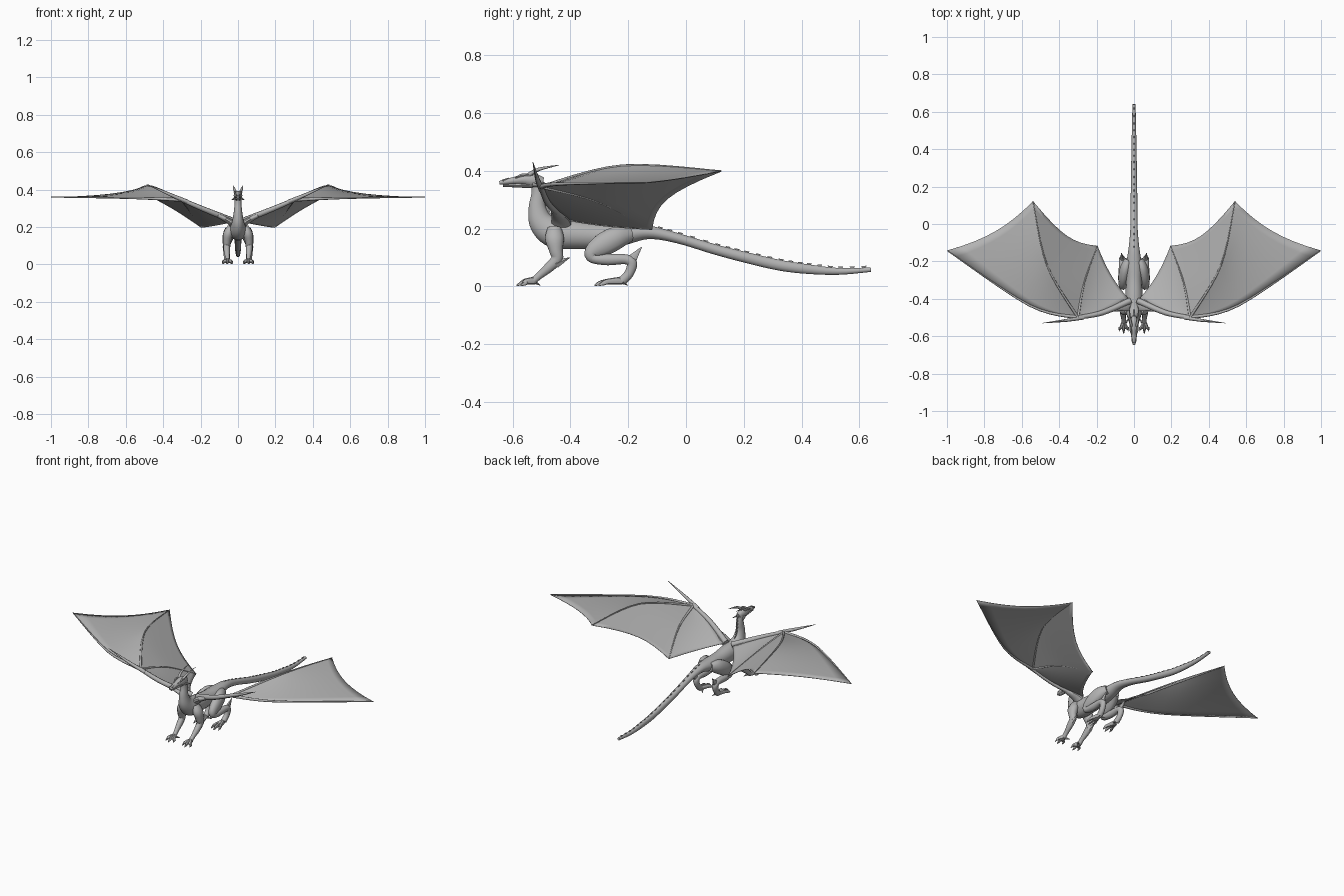
import bpy, bmesh, math
from mathutils import Vector

cube = bpy.data.objects.get("Cube")
if cube:
    bpy.data.objects.remove(cube)

hide = bpy.data.materials.new("grey_hide")
hide.use_nodes = True
hide.diffuse_color = (0.45, 0.45, 0.45, 1)
hide.node_tree.nodes["Principled BSDF"].inputs["Base Color"].default_value = (0.45, 0.45, 0.45, 1)


def finish(name, bm, mirror=False, thickness=0, angle=50):
    """Turn a bmesh into a shaded object, optionally mirrored across x."""
    bmesh.ops.recalc_face_normals(bm, faces=bm.faces)
    mesh = bpy.data.meshes.new(name)
    bm.to_mesh(mesh)
    bm.free()
    mesh.materials.append(hide)
    ob = bpy.data.objects.new(name, mesh)
    bpy.context.collection.objects.link(ob)
    if thickness:
        ob.modifiers.new("Thickness", 'SOLIDIFY').thickness = thickness
    if mirror:
        ob.modifiers.new("Mirror", 'MIRROR').use_mirror_merge = False
    bpy.ops.object.select_all(action='DESELECT')
    ob.select_set(True)
    bpy.context.view_layer.objects.active = ob
    bpy.ops.object.shade_smooth_by_angle(angle=math.radians(angle))
    return ob


def smooth_path(points, steps):
    """Catmull-Rom through points of any dimension."""
    pts = [points[0]] + list(points) + [points[-1]]
    out = []
    for a, b, c, d in zip(pts, pts[1:], pts[2:], pts[3:]):
        for s in range(steps):
            t = s / steps
            out.append([0.5 * (2 * q + (r - p) * t + (2 * p - 5 * q + 4 * r - e) * t ** 2
                               + (3 * q - p - 3 * r + e) * t ** 3)
                        for p, q, r, e in zip(a, b, c, d)])
    out.append(list(points[-1]))
    return out


def add_tube(bm, points, sides=10, steps=4, across=(1, 0, 0)):
    """Closed tube; each point is x, y, z, half width, half height."""
    path = smooth_path(points, steps)
    rings = []
    for i, p in enumerate(path):
        before, after = path[max(i - 1, 0)], path[min(i + 1, len(path) - 1)]
        tangent = (Vector(after[:3]) - Vector(before[:3])).normalized()
        side = Vector(across)
        side = (side - tangent * side.dot(tangent)).normalized()
        up = tangent.cross(side)
        rings.append([bm.verts.new(Vector(p[:3]) + side * p[3] * math.cos(a) + up * p[4] * math.sin(a))
                      for a in (2 * math.pi * k / sides for k in range(sides))])
    for r, s in zip(rings, rings[1:]):
        for k in range(sides):
            n = (k + 1) % sides
            bm.faces.new((r[k], r[n], s[n], s[k]))
    bm.faces.new(rings[0])
    bm.faces.new(rings[-1])


def spike(bm, base, tip, radius, across=(1, 0, 0), flat=1.0):
    add_tube(bm, [(*base, radius * flat, radius), (*tip, 0.001, 0.001)], 6, 2, across)


# Neck, trunk and tail: y, z, half width, half height
SPINE = [(-0.515, 0.368, 0.019, 0.02), (-0.512, 0.32, 0.019, 0.024), (-0.515, 0.27, 0.024, 0.031),
         (-0.5, 0.22, 0.034, 0.044), (-0.455, 0.185, 0.046, 0.053), (-0.38, 0.178, 0.046, 0.05),
         (-0.3, 0.174, 0.042, 0.044), (-0.22, 0.178, 0.042, 0.037), (-0.13, 0.187, 0.029, 0.024),
         (-0.03, 0.167, 0.02, 0.018), (0.1, 0.128, 0.018, 0.018), (0.2, 0.102, 0.017, 0.019),
         (0.32, 0.074, 0.015, 0.019), (0.42, 0.06, 0.013, 0.017), (0.53, 0.052, 0.011, 0.012),
         (0.64, 0.058, 0.008, 0.008)]
bm = bmesh.new()
add_tube(bm, [(0, *p) for p in SPINE], 14, 5)
finish("body_neck_and_tail", bm)

# Low plates down the back of the neck and the tail
bm = bmesh.new()
spine_path = smooth_path(SPINE, 3)
for i in list(range(1, 9)) + list(range(24, len(spine_path) - 1)):
    y, z, w, h = spine_path[i]
    t = Vector((0, spine_path[i + 1][0] - spine_path[i - 1][0], spine_path[i + 1][1] - spine_path[i - 1][1])).normalized()
    up = Vector((0, -t.z, t.y))
    base = Vector((0, y, z)) + up * h * 0.8
    lift = 0.02 if i < 9 else 0.007
    spike(bm, base, base + up * lift + t * 0.014, 0.009, flat=0.4)
finish("spine_plates", bm)

# Head with snout and lower jaw
bm = bmesh.new()
add_tube(bm, [(0, -0.495, 0.36, 0.012, 0.018), (0, -0.525, 0.366, 0.022, 0.026), (0, -0.555, 0.37, 0.023, 0.021),
              (0, -0.59, 0.367, 0.016, 0.014), (0, -0.625, 0.362, 0.013, 0.01), (0, -0.646, 0.359, 0.006, 0.006)], 10, 3)
add_tube(bm, [(0, -0.53, 0.352, 0.017, 0.012), (0, -0.58, 0.35, 0.013, 0.008), (0, -0.634, 0.349, 0.006, 0.004)], 8, 3)
finish("head", bm)

# Horns, brows, nostril bumps and cheek spines
bm = bmesh.new()
add_tube(bm, [(0.013, -0.545, 0.385, 0.008, 0.008), (0.021, -0.51, 0.405, 0.006, 0.006),
              (0.026, -0.44, 0.42, 0.001, 0.001)], 8, 4)
add_tube(bm, [(0.012, -0.59, 0.376, 0.003, 0.003), (0.018, -0.565, 0.386, 0.006, 0.006),
              (0.016, -0.53, 0.386, 0.003, 0.003)], 6, 3)
spike(bm, (0.007, -0.635, 0.366), (0.007, -0.612, 0.376), 0.005)
spike(bm, (0.018, -0.53, 0.352), (0.034, -0.49, 0.345), 0.008)
finish("horns_and_brows", bm, True)


def add_foot(bm, x, heel, reach):
    """Three clawed toes spread forward from the heel, plus a back claw."""
    for dx in (-0.022, 0, 0.022):
        tip = heel - reach + abs(dx) * 0.6
        add_tube(bm, [(x, heel, 0.02, 0.012, 0.014), (x + dx * 0.7, heel - reach * 0.5, 0.017, 0.009, 0.01),
                      (x + dx, tip + 0.018, 0.011, 0.007, 0.008), (x + dx * 1.1, tip, 0.003, 0.001, 0.002)], 7, 3)
    spike(bm, (x - 0.012, heel, 0.015), (x - 0.026, heel + 0.02, 0.004), 0.007)


# Front legs with elbow spurs
bm = bmesh.new()
add_tube(bm, [(0.035, -0.455, 0.2, 0.02, 0.025), (0.052, -0.455, 0.165, 0.026, 0.034),
              (0.059, -0.45, 0.125, 0.022, 0.025), (0.06, -0.447, 0.095, 0.018, 0.021),
              (0.059, -0.475, 0.065, 0.016, 0.018), (0.056, -0.508, 0.037, 0.012, 0.013),
              (0.055, -0.53, 0.018, 0.013, 0.013)])
spike(bm, (0.06, -0.45, 0.078), (0.063, -0.402, 0.1), 0.017)
add_foot(bm, 0.055, -0.525, 0.062)
finish("front_legs", bm, True)

# Hind legs: heavy thigh, shin, hock with spur, foot
bm = bmesh.new()
add_tube(bm, [(0.03, -0.19, 0.18, 0.02, 0.024), (0.045, -0.235, 0.17, 0.029, 0.04),
              (0.055, -0.285, 0.145, 0.029, 0.042), (0.06, -0.325, 0.118, 0.022, 0.029),
              (0.061, -0.322, 0.097, 0.02, 0.018), (0.062, -0.27, 0.093, 0.02, 0.021),
              (0.063, -0.21, 0.094, 0.018, 0.018), (0.063, -0.187, 0.08, 0.017, 0.019),
              (0.061, -0.197, 0.045, 0.015, 0.017), (0.058, -0.22, 0.02, 0.016, 0.017)])
spike(bm, (0.063, -0.192, 0.088), (0.067, -0.153, 0.137), 0.022, flat=0.6)
add_foot(bm, 0.058, -0.222, 0.095)
finish("hind_legs", bm, True)

# Wing fingers all fan out from the wrist
WRIST = (0.3, -0.5, 0.345)
ARM = [WRIST, (0.17, -0.475, 0.29), (0.02, -0.41, 0.23)]
INNER = [WRIST, (0.265, -0.31, 0.295), (0.195, -0.117, 0.198)]
MIDDLE = [WRIST, (0.465, -0.22, 0.418), (0.54, 0.122, 0.4)]
OUTER = [WRIST, (0.56, -0.435, 0.355), (1.0, -0.142, 0.36)]
STEPS = 6


def finger_path(f):
    return [Vector(p) for p in smooth_path(f, STEPS)]


# Membrane panels, sagging and scalloped between the fingers
bm = bmesh.new()
COLS = 8
for f, g, scallop, sag in ((ARM, INNER, 0.06, 0.012), (INNER, MIDDLE, 0.13, 0.0), (MIDDLE, OUTER, 0.06, 0.006)):
    pa, pb = finger_path(f), finger_path(g)
    grid = []
    for i, (a, b) in enumerate(zip(pa, pb)):
        row = []
        for j in range(COLS + 1):
            v = j / COLS
            u = i / (len(pa) - 1)
            bulge = 4 * v * (1 - v)
            p = a.lerp(b, v)
            p = p.lerp(Vector(WRIST), scallop * bulge * u)
            p.z -= sag * bulge * u
            row.append(bm.verts.new(p))
        grid.append(row)
    for r, s in zip(grid, grid[1:]):
        for j in range(COLS):
            bm.faces.new((r[j], r[j + 1], s[j + 1], s[j]))
bmesh.ops.remove_doubles(bm, verts=bm.verts, dist=0.0005)
finish("wing_membranes", bm, True, thickness=0.003, angle=40)

# Wing arm, finger bones and the long thumb spine
bm = bmesh.new()
for bone, start, end in ((ARM, 0.011, 0.017), (INNER, 0.007, 0.002), (MIDDLE, 0.007, 0.002), (OUTER, 0.01, 0.002)):
    n = len(bone) - 1
    add_tube(bm, [(*p, start + (end - start) * i / n, start + (end - start) * i / n)
                  for i, p in enumerate(bone)], 8, STEPS, (0, 0, 1))
add_tube(bm, [(0.27, -0.5, 0.335, 0.011, 0.011), (0.36, -0.515, 0.372, 0.009, 0.008),
              (0.49, -0.53, 0.43, 0.001, 0.001)], 8, 3, (0, 0, 1))
finish("wing_bones", bm, True)

# Shoulder muscle joining each wing to the back
bm = bmesh.new()
add_tube(bm, [(0.01, -0.43, 0.2, 0.02, 0.035), (0.05, -0.435, 0.232, 0.016, 0.032),
              (0.11, -0.455, 0.262, 0.01, 0.014)], 10, 4, (0, 0, 1))
finish("wing_shoulders", bm, True)
